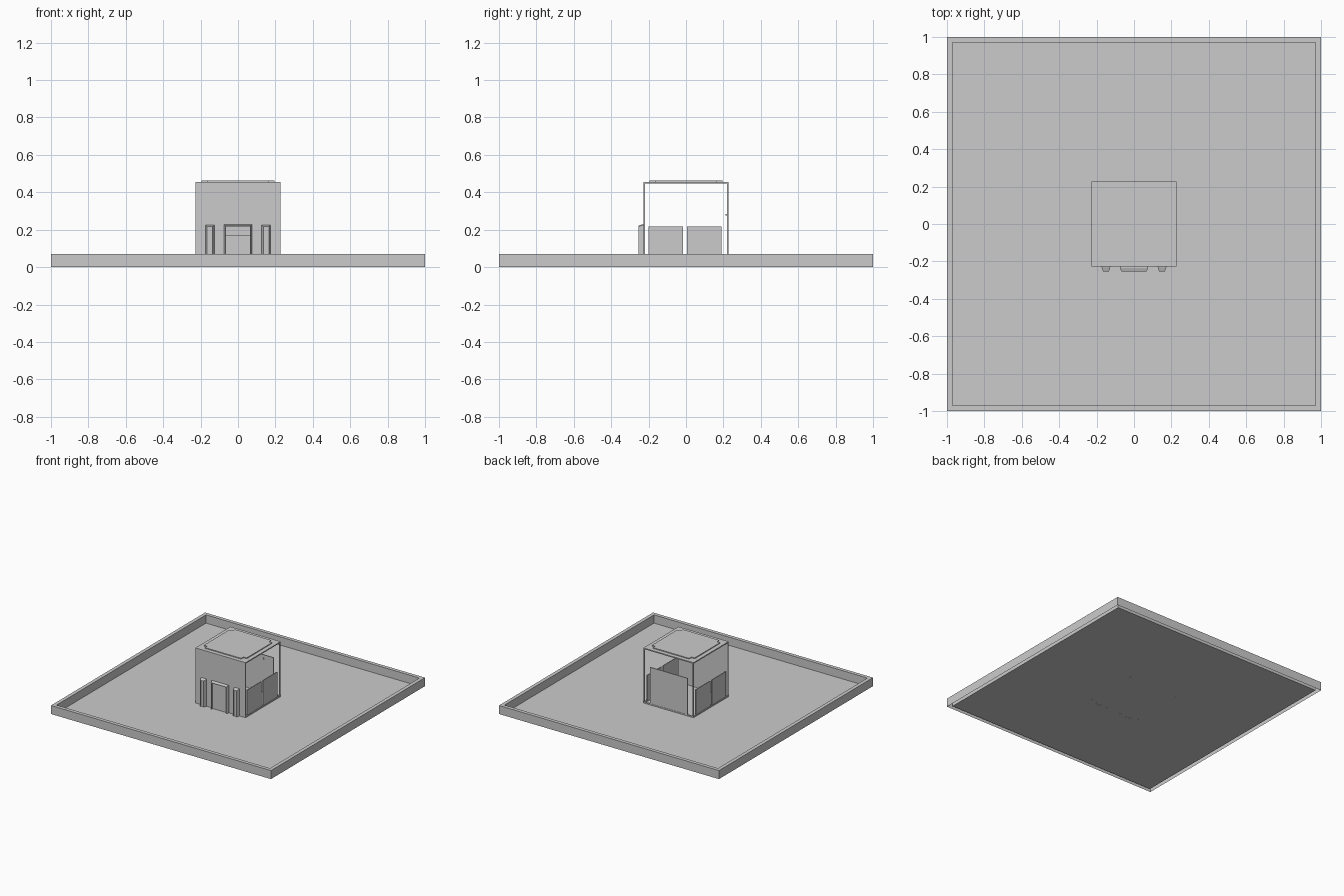
import bpy, bmesh

if "Cube" in bpy.data.objects:
    bpy.data.objects.remove(bpy.data.objects["Cube"])


def make_object(name, bm):
    bmesh.ops.recalc_face_normals(bm, faces=bm.faces[:])
    mesh = bpy.data.meshes.new(name)
    bm.to_mesh(mesh)
    bm.free()
    obj = bpy.data.objects.new(name, mesh)
    bpy.context.collection.objects.link(obj)
    return obj


def box(name, x0, x1, y0, y1, z0, z1):
    bm = bmesh.new()
    bmesh.ops.create_cube(bm, size=1)
    for v in bm.verts:
        v.co = ((x0 + x1) / 2 + v.co.x * (x1 - x0),
                (y0 + y1) / 2 + v.co.y * (y1 - y0),
                (z0 + z1) / 2 + v.co.z * (z1 - z0))
    return make_object(name, bm)


def surround(name, cx, loops):
    """U-shaped frame through loops of (half width, y, top height)."""
    bm = bmesh.new()
    rows = [[bm.verts.new(p) for p in ((cx - w, y, 0), (cx - w, y, h),
                                       (cx + w, y, h), (cx + w, y, 0))]
            for w, y, h in loops]
    for a, b in zip(rows, rows[1:]):
        for i in range(3):
            bm.faces.new((a[i], a[i + 1], b[i + 1], b[i]))
    return make_object(name, bm)


# Shallow square tray: floor, inner wall, rim and outer wall
bm = bmesh.new()
rings = []
for r, z in ((0.97, 0.002), (0.97, 0.07), (1.0, 0.07), (1.0, 0.0)):
    rings.append([bm.verts.new((sx * r, sy * r, z))
                  for sx, sy in ((-1, -1), (1, -1), (1, 1), (-1, 1))])
bm.faces.new(rings[0])
for a, b in zip(rings, rings[1:]):
    for i in range(4):
        j = (i + 1) % 4
        bm.faces.new((a[i], a[j], b[j], b[i]))
make_object("ground_tray", bm)

# Thin frame around the house: corner posts and bottom rails
W, T = 0.227, 0.008
for i, sx in enumerate((-1, 1)):
    xs = sorted((sx * W, sx * (W - T)))
    for j, sy in enumerate((-1, 1)):
        ys = sorted((sy * W, sy * (W - T)))
        box(f"corner_post_{i}{j}", *xs, *ys, 0, 0.446)
    box(f"side_rail_{i}", *xs, -W + T, W - T, 0.002, 0.012)
box("back_rail", -W + T, W - T, W - T, W, 0.002, 0.012)

# Solid front wall
box("front_wall", -W + T, W - T, -W, -W + 0.005, 0.002, 0.446)

# Roof slab with a raised panel notched at its corners
box("roof", -0.228, 0.228, -0.228, 0.228, 0.446, 0.455)
bm = bmesh.new()
a, b = 0.195, 0.165
outline = [(a, -b), (a, b), (b, b), (b, a), (-b, a), (-b, b),
           (-a, b), (-a, -b), (-b, -b), (-b, -a), (b, -a), (b, -b)]
face = bm.faces.new([bm.verts.new((x, y, 0.455)) for x, y in outline])
top = bmesh.ops.extrude_face_region(bm, geom=[face])["geom"]
for v in top:
    if isinstance(v, bmesh.types.BMVert):
        v.co.z = 0.462
make_object("roof_panel", bm)

# Low panels on the open sides and a taller one at the back
for sx, side in ((-1, "left"), (1, "right")):
    xs = sorted((sx * 0.224, sx * 0.217))
    for k, (y0, y1) in enumerate(((-0.2, -0.015), (0.005, 0.19))):
        box(f"{side}_panel_{k}", *xs, y0, y1, 0.005, 0.218)
box("back_panel", -0.17, 0.17, 0.218, 0.225, 0.005, 0.31)
box("back_knob", 0.074, 0.084, 0.211, 0.218, 0.275, 0.285)

# Entrance surround, transom and double doors
surround("entrance_surround", 0, [(0.075, -0.227, 0.228), (0.075, -0.235, 0.228),
                                  (0.068, -0.253, 0.222), (0.066, -0.253, 0.218),
                                  (0.066, -0.232, 0.218)])
box("transom", -0.066, 0.066, -0.24, -0.227, 0.167, 0.218)
for sx, side in ((-1, "left"), (1, "right")):
    box(f"{side}_door", *sorted((sx * 0.001, sx * 0.066)), -0.234, -0.227, 0.002, 0.165)

    # Narrow bay on each side of the entrance
    surround(f"{side}_bay_surround", sx * 0.15,
             [(0.024, -0.227, 0.226), (0.022, -0.235, 0.224),
              (0.015, -0.255, 0.217), (0.011, -0.255, 0.214),
              (0.011, -0.245, 0.214)])
    box(f"{side}_bay_pane", sx * 0.15 - 0.011, sx * 0.15 + 0.011,
        -0.248, -0.244, 0.002, 0.214)
